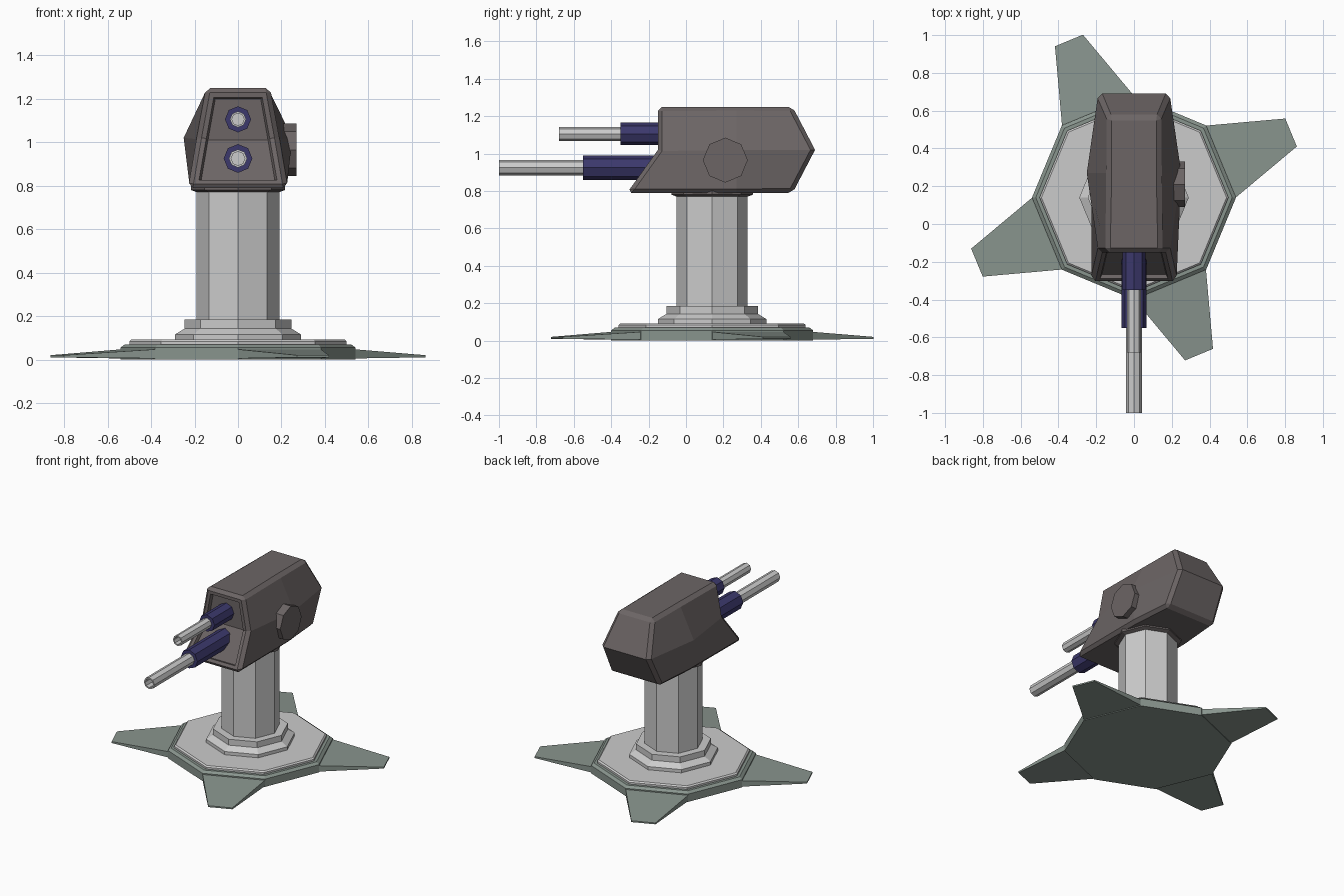
import bpy, bmesh
from math import cos, sin, pi, radians
from mathutils import Matrix, Vector

if "Cube" in bpy.data.objects:
    bpy.data.objects.remove(bpy.data.objects["Cube"])

CY = 0.14  # y of the pedestal axis


def material(name, rgb):
    m = bpy.data.materials.new(name)
    m.diffuse_color = (*rgb, 1)
    m.use_nodes = True
    m.node_tree.nodes["Principled BSDF"].inputs["Base Color"].default_value = m.diffuse_color
    return m


olive = material("olive", (0.25, 0.30, 0.27))
brown = material("dark_brown", (0.15, 0.13, 0.13))
navy = material("navy", (0.045, 0.04, 0.15))


def finish(name, bm, mat=None):
    bmesh.ops.recalc_face_normals(bm, faces=bm.faces[:])
    me = bpy.data.meshes.new(name)
    bm.to_mesh(me)
    bm.free()
    ob = bpy.data.objects.new(name, me)
    bpy.context.collection.objects.link(ob)
    if mat:
        me.materials.append(mat)
    return ob


def turned(name, profile, loc, mat=None, rot=None, n=8):
    """Low-poly turned part from (radius, height) points, capped at both ends."""
    bm = bmesh.new()
    rings = [[bm.verts.new((r * cos(2 * pi * i / n), r * sin(2 * pi * i / n), h))
              for i in range(n)] for r, h in profile]
    for a, b in zip(rings, rings[1:]):
        for i in range(n):
            j = (i + 1) % n
            bm.faces.new((a[i], a[j], b[j], b[i]))
    bm.faces.new(rings[0])
    bm.faces.new(rings[-1])
    m = Matrix.Translation(loc) @ (rot or Matrix())
    bmesh.ops.transform(bm, matrix=m, verts=bm.verts[:])
    return finish(name, bm, mat)


# Base plates and pedestal
axis = (0, CY, 0)
turned("base_plate", [(.54, 0), (.54, .055), (.52, .07), (.49, .07)], axis, olive)
turned("base_top", [(.50, .065), (.50, .083), (.49, .092)], axis)
turned("pedestal_foot", [(.29, .09), (.29, .115), (.245, .143), (.245, .185)], axis)
turned("column", [(.19, .18), (.19, .785)], axis)
turned("column_collar", [(.19, .77), (.217, .78), (.217, .80)], axis, brown)

# Four tapered feet, one on every second side of the base
for k in range(4):
    bm = bmesh.new()
    plan = [(.495, -.207), (.90, -.08), (.90, .08), (.495, .207)]
    low = [bm.verts.new((x, y, .005 if x < .6 else .01)) for x, y in plan]
    top = [bm.verts.new((x, y, .047 if x < .6 else .02)) for x, y in plan]
    bm.faces.new(low)
    bm.faces.new(top)
    for i in range(4):
        j = (i + 1) % 4
        bm.faces.new((low[i], low[j], top[j], top[i]))
    m = Matrix.Translation(axis) @ Matrix.Rotation(radians(22.5 + 90 * k), 4, 'Z')
    bmesh.ops.transform(bm, matrix=m, verts=bm.verts[:])
    finish(f"foot_{k + 1}", bm, olive)

# Turret head: three sections of (half width, y, z) at bottom, middle and top
sections = [
    [(.23, -.315, .79), (.19, -.15, 1.02), (.148, -.15, 1.25)],
    [(.225, .27, .79), (.25, .27, 1.02), (.14, .27, 1.25)],
    [(.20, .57, .79), (.19, .69, 1.02), (.14, .57, 1.25)],
]
bm = bmesh.new()
rings = []
for s in sections:
    right = [bm.verts.new(p) for p in s]
    left = [bm.verts.new((-x, y, z)) for x, y, z in reversed(s)]
    rings.append(right + left)
for a, b in zip(rings, rings[1:]):
    for i in range(6):
        j = (i + 1) % 6
        bm.faces.new((a[i], a[j], b[j], b[i]))
for r in (rings[0], rings[-1]):
    bm.faces.new((r[0], r[1], r[4], r[5]))
    bm.faces.new((r[1], r[2], r[3], r[4]))
bmesh.ops.recalc_face_normals(bm, faces=bm.faces[:])
sharp = [e for e in bm.edges if e.is_convex and e.calc_face_angle() > 1.0]
bmesh.ops.bevel(bm, geom=sharp, offset=.022, segments=1, profile=.5, affect='EDGES')
# recessed front panel
bm.normal_update()
front = sorted((f for f in bm.faces if f.normal.y < -.75), key=lambda f: -f.calc_area())[:2]
bmesh.ops.inset_region(bm, faces=front, thickness=.022, use_even_offset=True)
bmesh.ops.inset_region(bm, faces=front, thickness=.008, depth=-.02, use_even_offset=True)
finish("turret_head", bm, brown)

# Side cap on the right of the head
turned("side_cap", [(.12, .20), (.12, .27)], (0, .21, .965), brown,
       Matrix.Rotation(pi / 2, 4, 'Y'))

# Two barrels with sleeves, pointing to the front
forward = Matrix.Rotation(pi / 2, 4, 'X')
for name, z, rs, rb, sleeve_end, tip in (("upper", 1.105, .06, .037, .35, .68),
                                         ("lower", .925, .066, .042, .55, 1.0)):
    turned(name + "_sleeve", [(rs, .08), (rs, sleeve_end)], (0, 0, z), navy, forward)
    turned(name + "_barrel", [(rb, sleeve_end - .02), (rb, tip), (rb * .75, tip),
                              (rb * .75, sleeve_end + .01)], (0, 0, z), None, forward)
